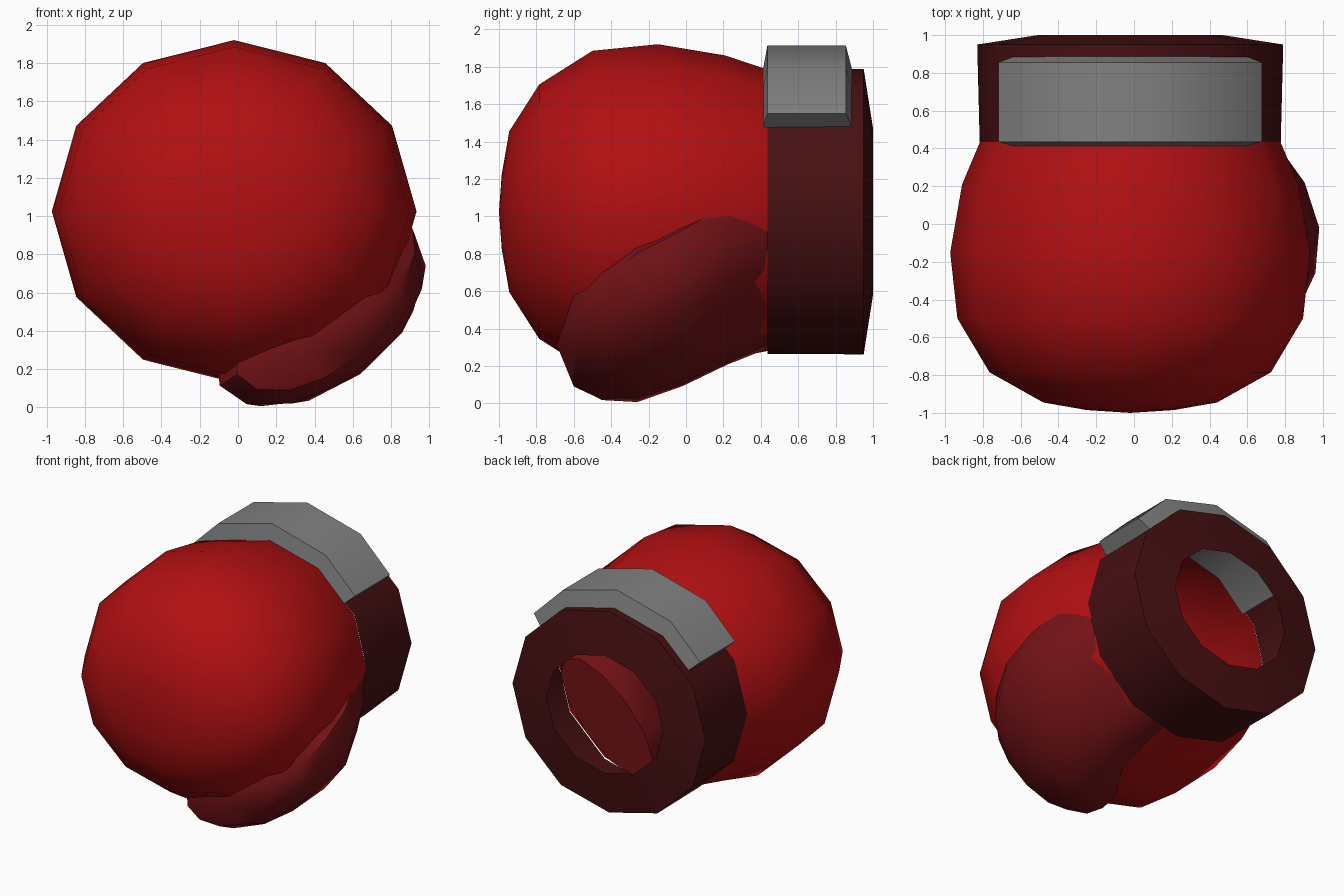
import bpy, bmesh, math

if "Cube" in bpy.data.objects:
    bpy.data.objects.remove(bpy.data.objects["Cube"])

CX, CZ, N = -0.02, 1.025, 12


def material(name, rgb):
    m = bpy.data.materials.new(name)
    m.diffuse_color = (*rgb, 1)
    m.use_nodes = True
    m.node_tree.nodes["Principled BSDF"].inputs["Base Color"].default_value = m.diffuse_color
    return m


RED = material("bright red", (0.44, 0.005, 0.006))
MID = material("dark red", (0.17, 0.006, 0.008))
MAROON = material("maroon", (0.062, 0.005, 0.006))
GREY = material("grey", (0.22, 0.22, 0.22))


def ellipse(y, cx, cz, rx, rz, rz_low=None, tilt=0.0):
    """Twelve-sided section at depth y, first point on the right."""
    pts = []
    for i in range(N):
        a = math.tau * i / N
        u, s = rx * math.cos(a), math.sin(a)
        v = s * (rz_low if rz_low and s < 0 else rz)
        c, d = math.cos(tilt), math.sin(tilt)
        pts.append((cx + u * c - v * d, y, cz + u * d + v * c))
    return pts


def loft(name, sections, mat, wrap=False, tip=None, caps=(False, False)):
    """Skin a list of closed sections; tip is a pole before the first one."""
    bm = bmesh.new()
    rows = [[bm.verts.new(p) for p in s] for s in sections]
    n = len(rows[0])
    for a, b in zip(rows, rows[1:]):
        for i in range(n):
            j = (i + 1) % n
            bm.faces.new((a[i], a[j], b[j], b[i]))
    if tip:
        t = bm.verts.new(tip)
        for i in range(n):
            bm.faces.new((t, rows[0][(i + 1) % n], rows[0][i]))
    if caps[0]:
        bm.faces.new(rows[0])
    if caps[1]:
        bm.faces.new(rows[-1])
    bmesh.ops.recalc_face_normals(bm, faces=bm.faces[:])
    me = bpy.data.meshes.new(name)
    bm.to_mesh(me)
    bm.free()
    me.materials.append(mat)
    ob = bpy.data.objects.new(name, me)
    bpy.context.collection.objects.link(ob)
    bpy.ops.object.select_all(action='DESELECT')
    ob.select_set(True)
    bpy.context.view_layer.objects.active = ob
    bpy.ops.object.shade_smooth_by_angle(angle=math.radians(38))
    return ob


# rounded fist, a hollow shell open at the wrist: y, rx, rz above, rz below
fist = [(-0.985, 0.23, 0.20, 0.20), (-0.945, 0.46, 0.43, 0.43),
        (-0.785, 0.745, 0.68, 0.68), (-0.50, 0.915, 0.86, 0.86),
        (-0.15, 0.953, 0.895, 0.895), (0.21, 0.89, 0.835, 0.79),
        (0.435, 0.795, 0.76, 0.745)]
loft("fist", [ellipse(y, CX, CZ, rx, rt, rb) for y, rx, rt, rb in fist],
     RED, tip=(CX, -1.0, CZ))

# thumb along the lower right: y, cx, cz, long radius, short radius, tilt
thumb = [(-0.60, 0.35, 0.36, 0.40, 0.23, 28), (-0.45, 0.38, 0.39, 0.55, 0.31, 30),
         (-0.26, 0.44, 0.45, 0.60, 0.34, 36), (-0.02, 0.50, 0.55, 0.56, 0.36, 42),
         (0.22, 0.44, 0.67, 0.56, 0.34, 45), (0.435, 0.36, 0.68, 0.50, 0.23, 45)]
loft("thumb", [ellipse(y, cx, cz, a, b, tilt=math.radians(t))
               for y, cx, cz, a, b, t in thumb],
     MID, tip=(0.32, -0.69, 0.31), caps=(False, True))

# wrist cuff with a rim that narrows to the opening
cuff = [(0.435, 0.797, 0.76), (0.95, 0.81, 0.763), (1.0, 0.49, 0.445)]
loft("cuff", [ellipse(y, CX, CZ, rx, rz) for y, rx, rz in cuff], MAROON)


# strap over the top of the cuff, cross-section narrowing outwards
def arc(rx, rz, y, t=0.25):
    p = [(CX + rx * math.cos(math.radians(a)), y, CZ + rz * math.sin(math.radians(a)))
         for a in range(30, 151, 30)]

    def mix(a, b):
        return tuple(u + (v - u) * t for u, v in zip(a, b))
    return [mix(p[0], p[1])] + p[1:4] + [mix(p[4], p[3])]


rails = [arc(0.785, 0.75, 0.41), arc(0.90, 0.888, 0.435),
         arc(0.90, 0.888, 0.855), arc(0.785, 0.75, 0.89)]
loft("strap", [list(s) for s in zip(*rails)], GREY, caps=(True, True))
